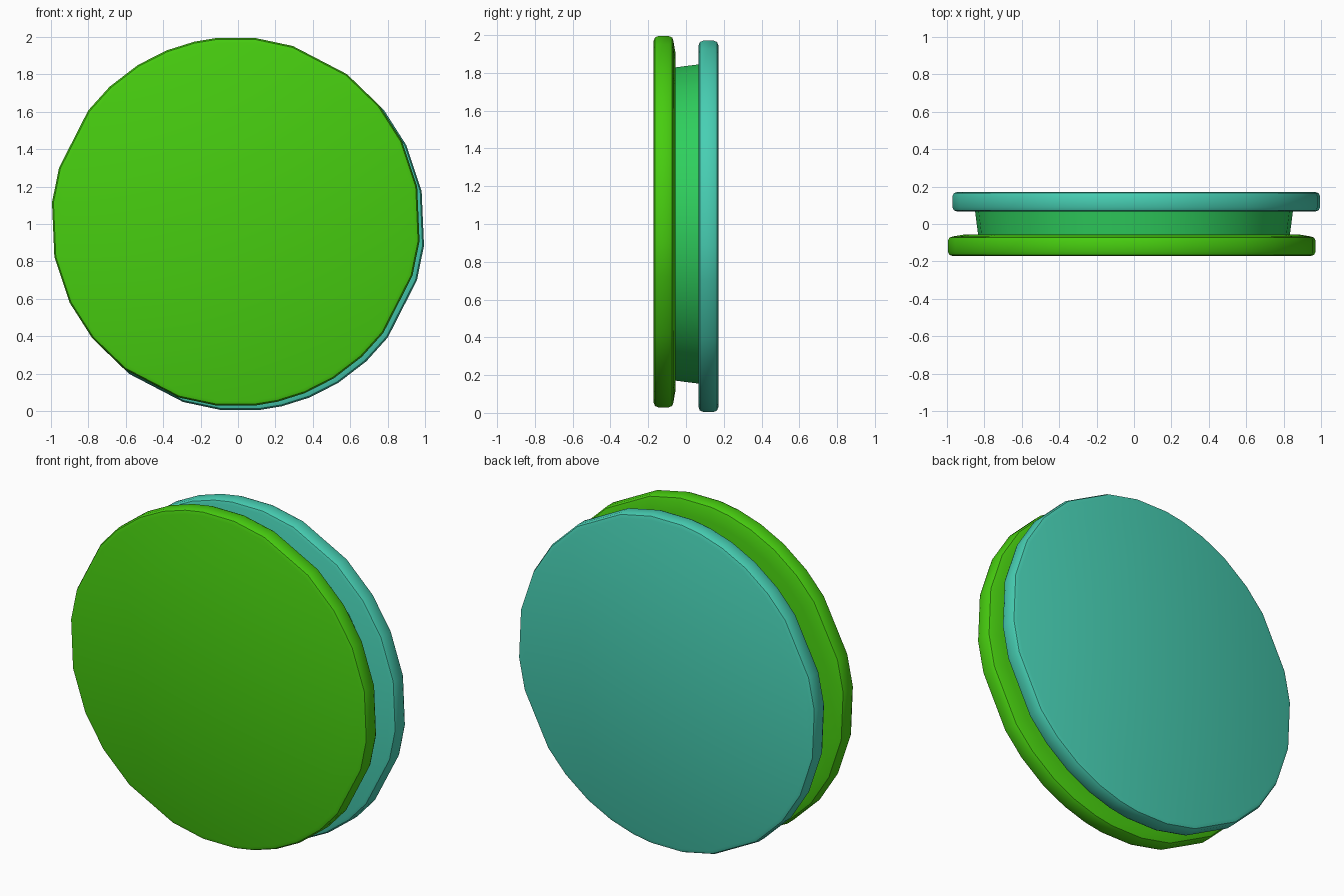
import bpy
import bmesh
from math import radians, sin, cos

cube = bpy.data.objects.get("Cube")
if cube:
    bpy.data.objects.remove(cube, do_unlink=True)


def material(name, color):
    mat = bpy.data.materials.new(name)
    mat.use_nodes = True
    mat.diffuse_color = color
    bsdf = mat.node_tree.nodes["Principled BSDF"]
    bsdf.inputs["Base Color"].default_value = color
    return mat


def lathe(name, profile, angles, center, mat):
    """Loft (radius, y) rings around the y axis and cap both ends."""
    bm = bmesh.new()
    cx, cz = center
    rings = []
    for r, y in profile:
        rings.append([bm.verts.new((cx + r * sin(radians(a)), y,
                                    cz + r * cos(radians(a)))) for a in angles])
    n = len(angles)
    for low, high in zip(rings, rings[1:]):
        for i in range(n):
            j = (i + 1) % n
            bm.faces.new((low[i], low[j], high[j], high[i]))
    bm.faces.new(rings[0])
    bm.faces.new(rings[-1])
    bmesh.ops.recalc_face_normals(bm, faces=bm.faces)
    mesh = bpy.data.meshes.new(name)
    bm.to_mesh(mesh)
    bm.free()
    mesh.materials.append(mat)
    obj = bpy.data.objects.new(name, mesh)
    bpy.context.collection.objects.link(obj)
    bpy.ops.object.select_all(action='DESELECT')
    obj.select_set(True)
    bpy.context.view_layer.objects.active = obj
    bpy.ops.object.shade_smooth_by_angle(angle=radians(30))
    return obj


lime = material("lime green", (0.063, 0.61, 0.005, 1))
teal = material("teal", (0.063, 0.62, 0.45, 1))
green = material("emerald green", (0.028, 0.62, 0.11, 1))

# Uneven rim corners, repeated after half a turn
half = [6, 18, 37, 51, 64, 79, 96, 107, 127, 137, 148, 158, 167, 174]
rim_angles = half + [a + 180 for a in half]

# Rounded rim profile, from outer face to inner face
R = 0.988
rim = [(R - 0.028, 0.172), (R - 0.008, 0.165), (R, 0.148),
       (R, 0.09), (R - 0.008, 0.073), (R - 0.025, 0.067)]

# Front disc, with a slight bulge on its inner face
lathe("front_disc", [(r, -y) for r, y in rim] + [(0.9, -0.056)],
      rim_angles, (-0.012, 1.012), lime)

# Back disc
lathe("back_disc", rim, rim_angles, (0.012, 0.988), teal)

# Tapered hub between the discs
lathe("hub", [(0.833, -0.062), (0.85, 0.07)],
      [6 + 12 * i for i in range(30)], (0, 1), green)
